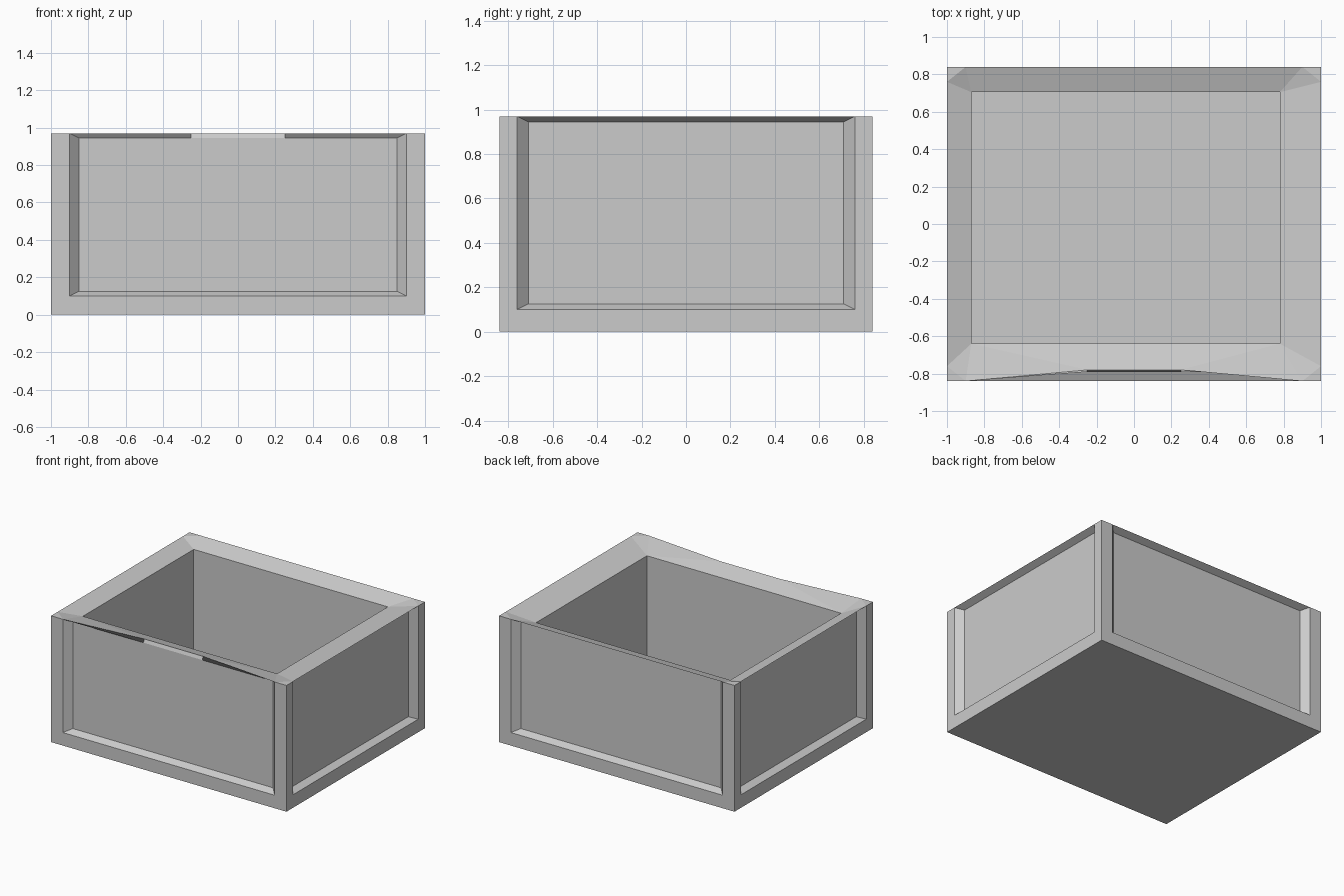
import bpy, bmesh
from math import pi
from mathutils import Matrix, Vector

if "Cube" in bpy.data.objects:
    bpy.data.objects.remove(bpy.data.objects["Cube"])

HX, HY, H = 1.0, 0.84, 0.97       # half width, half depth, height
FLOOR, LIP = 0.10, 0.925          # cavity floor and inner lip heights
DEPTH, SLOPE = 0.05, 0.05         # panel recess and bevel width
INNER = [(-0.87, -0.64), (0.78, -0.64), (0.78, 0.705), (-0.87, 0.705)]

bm = bmesh.new()


def face(*pts):
    bm.faces.new([bm.verts.new(p) for p in pts])


def side_points(k):
    """Rim points of side k: panel ends, plus the dip in the front edge."""
    w, dist, p = (HX, HY, 0.90) if k % 2 == 0 else (HY, HX, 0.76)
    rot = Matrix.Rotation(k * pi / 2, 3, 'Z')

    def at(u, d, z):
        return rot @ Vector((u, d - dist, z))

    mids = [-0.25, 0.25] if k == 0 else []
    top = [at(-p, 0, H)] + [at(u, 0.06, H) for u in mids] + [at(p, 0, H)]
    q = p - SLOPE
    inner = [at(u, DEPTH, 0.945) for u in [-q] + mids + [q]]
    return at, w, p, q, top, inner


sides = [side_points(k) for k in range(4)]
for k, (at, w, p, q, top, inner) in enumerate(sides):
    # frame: two posts and the bottom rail
    for s in (-1, 1):
        face(at(s * w, 0, 0), at(s * p, 0, 0.1), at(s * p, 0, H), at(s * w, 0, H))
    face(at(-w, 0, 0), at(w, 0, 0), at(p, 0, 0.1), at(-p, 0, 0.1))

    # recessed panel with bevelled surround
    bl, br = at(-q, DEPTH, 0.125), at(q, DEPTH, 0.125)
    face(bl, br, *reversed(inner))
    face(at(-p, 0, 0.1), at(p, 0, 0.1), br, bl)
    face(at(-p, 0, 0.1), bl, inner[0], top[0])
    face(at(p, 0, 0.1), top[-1], inner[-1], br)
    for i in range(len(top) - 1):
        face(top[i], inner[i], inner[i + 1], top[i + 1])

    # rim sloping down to the opening
    i0, i1 = [Vector((*INNER[(k + j) % 4], LIP)) for j in (0, 1)]
    if len(top) == 4:
        face(top[0], top[1], i0)
        face(top[1], top[2], i1, i0)
        face(top[2], top[3], i1)
    else:
        face(top[0], top[1], i1, i0)
    nxt = sides[(k + 1) % 4][4][0]
    face(top[-1], at(w, 0, H), nxt)
    face(top[-1], nxt, i1)

    # cavity wall
    drop = Vector((0, 0, FLOOR - LIP))
    face(i0, i1, i1 + drop, i0 + drop)

# cavity floor and underside
face(*[(x, y, FLOOR) for x, y in INNER])
face((-HX, -HY, 0), (-HX, HY, 0), (HX, HY, 0), (HX, -HY, 0))

bmesh.ops.remove_doubles(bm, verts=bm.verts, dist=1e-4)
bmesh.ops.recalc_face_normals(bm, faces=bm.faces)
mesh = bpy.data.meshes.new("open_box")
bm.to_mesh(mesh)
bm.free()
bpy.context.collection.objects.link(bpy.data.objects.new("open_box", mesh))
